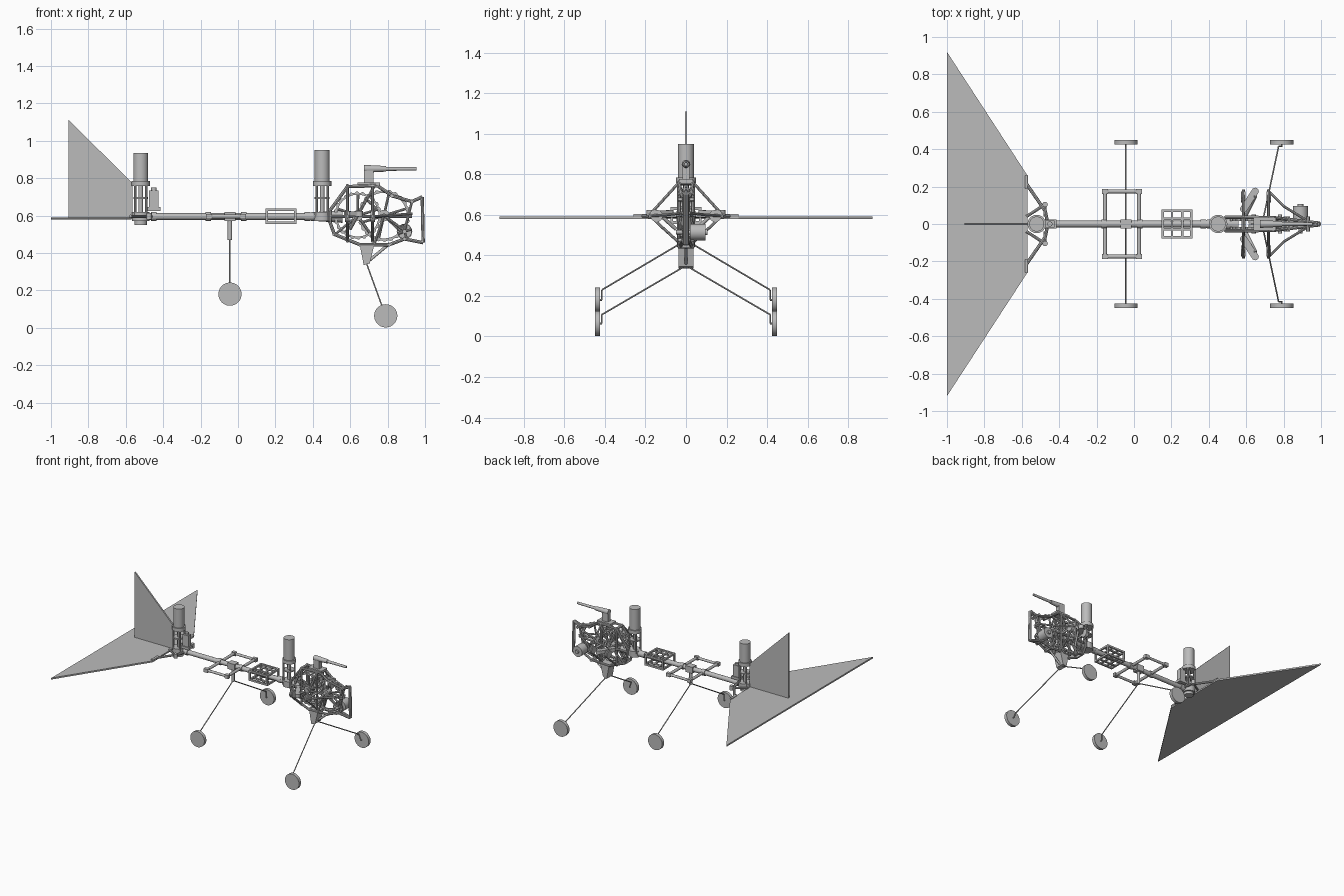
import bpy, bmesh
from math import cos, sin, pi
from mathutils import Vector, Matrix

if "Cube" in bpy.data.objects:
    bpy.data.objects.remove(bpy.data.objects["Cube"])

GREY = (0.5, 0.5, 0.5, 1)
grey = bpy.data.materials.new("plain grey")
grey.use_nodes = True
grey.diffuse_color = GREY
grey.node_tree.nodes["Principled BSDF"].inputs["Base Color"].default_value = GREY


def finish(name, bm):
    """Turn a bmesh into a named grey object."""
    bmesh.ops.recalc_face_normals(bm, faces=bm.faces)
    mesh = bpy.data.meshes.new(name)
    bm.to_mesh(mesh)
    bm.free()
    mesh.materials.append(grey)
    obj = bpy.data.objects.new(name, mesh)
    bpy.context.collection.objects.link(obj)
    bpy.ops.object.select_all(action='DESELECT')
    obj.select_set(True)
    bpy.context.view_layer.objects.active = obj
    bpy.ops.object.shade_smooth_by_angle()
    return obj


def add_rod(bm, a, b, r, r2=None, sides=8):
    a, b = Vector(a), Vector(b)
    turn = (b - a).to_track_quat('Z', 'Y').to_matrix().to_4x4()
    bmesh.ops.create_cone(bm, cap_ends=True, segments=sides, radius1=r,
                          radius2=r if r2 is None else r2, depth=(b - a).length,
                          matrix=Matrix.Translation((a + b) / 2) @ turn)


def rod(name, a, b, r, r2=None, sides=24):
    bm = bmesh.new()
    add_rod(bm, a, b, r, r2, sides)
    return finish(name, bm)


def pipe(name, points, r, closed=False):
    bm = bmesh.new()
    for a, b in zip(points, points[1:] + (points[:1] if closed else [])):
        add_rod(bm, a, b, r)
    return finish(name, bm)


def box(name, centre, size):
    bm = bmesh.new()
    bmesh.ops.create_cube(bm, size=1, matrix=Matrix.Translation(centre) @ Matrix.Diagonal((*size, 1)))
    return finish(name, bm)


def plate(name, points, depth):
    """Flat polygon thickened evenly along the depth vector."""
    bm = bmesh.new()
    d = Vector(depth)
    face = bm.faces.new([bm.verts.new(Vector(p) - d / 2) for p in points])
    out = bmesh.ops.extrude_face_region(bm, geom=[face])
    bmesh.ops.translate(bm, vec=d, verts=[v for v in out["geom"] if isinstance(v, bmesh.types.BMVert)])
    return finish(name, bm)


def gear(name, x, y, z, r, spokes, width=0.012):
    """Toothed rim, spokes and hub, turning about y."""
    bm = bmesh.new()
    n = 96
    rings = []
    for i in range(n):
        a = 2 * pi * i / n
        outer = r if i % 4 < 2 else r - 0.006
        rings.append([bm.verts.new((x + q * cos(a), y + s * width / 2, z + q * sin(a)))
                      for q, s in ((outer, -1), (outer, 1), (r * 0.87, 1), (r * 0.87, -1))])
    for i in range(n):
        p, q = rings[i], rings[(i + 1) % n]
        for k in range(4):
            bm.faces.new((p[k], p[(k + 1) % 4], q[(k + 1) % 4], q[k]))
    for i in range(spokes):
        a = 2 * pi * i / spokes + 0.3
        add_rod(bm, (x, y, z), (x + r * 0.9 * cos(a), y, z + r * 0.9 * sin(a)), 0.007)
    add_rod(bm, (x, y - 0.02, z), (x, y + 0.02, z), r * 0.22, sides=20)
    return finish(name, bm)


# Tail surfaces
H = 0.595
plate("tail_plane", [(-1, -0.92, 0.585), (-0.57, -0.26, 0.585), (-0.57, 0.26, 0.585), (-1, 0.92, 0.585)],
      (0, 0, 0.012))
plate("tail_fin", [(-0.905, 0, 0.585), (-0.565, 0, 0.585), (-0.565, 0, 0.775), (-0.905, 0, 1.11)],
      (0, 0.012, 0))

# Main boom with collars
rod("boom", (-0.56, 0, H), (0.5, 0, H), 0.018)
for x in (-0.45, -0.16, 0.03, 0.37):
    rod("boom_collar", (x - 0.015, 0, H), (x + 0.015, 0, H), 0.024)
rod("boom_socket", (0.38, 0, H), (0.56, 0, H), 0.022, 0.034)


# Upright canisters on post mounts
def canister(x, top):
    rod("canister", (x, 0, 0.77), (x, 0, top), 0.04, sides=32)
    rod("canister_flange", (x, 0, 0.757), (x, 0, 0.785), 0.049, sides=32)
    rod("canister_shaft", (x, 0, 0.58), (x, 0, 0.76), 0.012)
    rod("canister_middle_ring", (x, 0, 0.69), (x, 0, 0.7), 0.04, sides=32)
    rod("canister_base", (x, 0, 0.57), (x, 0, 0.618), 0.046, sides=32)
    for sx in (-1, 1):
        for sy in (-1, 1):
            rod("canister_post", (x + sx * 0.03, sy * 0.028, 0.6), (x + sx * 0.03, sy * 0.028, 0.76), 0.007, sides=10)


canister(-0.52, 0.935)
canister(0.45, 0.95)
rod("rear_lower_disc", (-0.52, 0, 0.55), (-0.52, 0, 0.575), 0.034)
box("rear_servo", (-0.45, 0, 0.685), (0.05, 0.036, 0.1))
box("rear_servo_bracket", (-0.45, 0, 0.635), (0.07, 0.05, 0.02))
rod("rear_servo_cap", (-0.45, 0, 0.73), (-0.45, 0, 0.75), 0.014)

# Tail linkage, mirrored left and right
for s in (-1, 1):
    pipe("tail_brace", [(-0.575, s * 0.215, H), (-0.475, s * 0.07, H), (-0.46, 0, H)], 0.009)
    pipe("tail_inner_brace", [(-0.575, s * 0.04, H), (-0.475, s * 0.105, H), (-0.475, s * 0.04, H)], 0.008)
    rod("tail_hinge_pin", (-0.575, s * 0.19, 0.597), (-0.575, s * 0.26, 0.597), 0.008)
    rod("tail_link_ball", (-0.475, s * 0.105, 0.58), (-0.475, s * 0.105, 0.615), 0.014)

# Middle cross frame
for x in (-0.155, 0.027):
    rod("cross_bar", (x, -0.185, H), (x, 0.185, H), 0.011)
    for s in (-1, 1):
        box("frame_corner", (x, s * 0.174, H), (0.034, 0.026, 0.028))
for s in (-1, 1):
    rod("frame_side_rail", (-0.165, s * 0.174, H), (0.037, s * 0.174, H), 0.01)
box("leg_clamp", (-0.043, 0, H), (0.06, 0.05, 0.05))
rod("rear_leg_post", (-0.043, 0, 0.47), (-0.043, 0, 0.58), 0.012)

# Open battery tray around the boom
for z in (0.562, 0.632):
    for s in (-1, 1):
        box("tray_rail", (0.23, s * 0.07, z), (0.165, 0.013, 0.014))
        box("tray_inner_rail", (0.23, s * 0.028, z), (0.16, 0.013, 0.01))
        box("tray_end", (0.23 + s * 0.076, 0, z), (0.013, 0.15, 0.014))
        box("tray_slat", (0.23 + s * 0.027, 0, z), (0.013, 0.14, 0.01))
for sx in (-1, 1):
    for sy in (-1, 1):
        box("tray_corner", (0.23 + sx * 0.076, sy * 0.07, 0.597), (0.013, 0.013, 0.08))

# Landing gear: thin wire legs and disc wheels
for s in (-1, 1):
    pipe("rear_leg", [(-0.043, 0, 0.475), (-0.043, s * 0.415, 0.23), (-0.043, s * 0.415, 0.18),
                      (-0.043, s * 0.435, 0.18)], 0.004)
    rod("rear_wheel", (-0.043, s * 0.425, 0.18), (-0.043, s * 0.45, 0.18), 0.062, sides=40)
    pipe("front_leg", [(0.685, 0, 0.35), (0.773, s * 0.415, 0.108), (0.79, s * 0.415, 0.064),
                       (0.79, s * 0.435, 0.064)], 0.004)
    rod("front_wheel", (0.79, s * 0.425, 0.064), (0.79, s * 0.45, 0.064), 0.062, sides=40)
plate("front_leg_mount", [(0.65, 0, 0.45), (0.672, 0, 0.335), (0.705, 0, 0.345), (0.73, 0, 0.45)], (0, 0.075, 0))
rod("front_leg_strut", (0.69, 0, 0.35), (0.81, 0, 0.45), 0.008)


# Gearbox side frames, closing together at the nose
def side(points, s):
    return [(x, s * 0.036 * min(1, (1 - x) / 0.3 + 0.1), z) for x, z in points]


outline = [(0.49, 0.625), (0.585, 0.755), (0.745, 0.76), (0.825, 0.705), (0.93, 0.675), (0.985, 0.70),
           (0.99, 0.455), (0.89, 0.475), (0.81, 0.445), (0.65, 0.445), (0.515, 0.50), (0.49, 0.57)]
for s in (-1, 1):
    pipe("gearbox_frame", side(outline, s), 0.009, True)
    pipe("gearbox_mid_rail", side([(0.49, H), (0.7, H), (0.93, H)], s), 0.008)
    pipe("gearbox_brace", side([(0.52, 0.5), (0.64, 0.6), (0.73, 0.76)], s), 0.007)
    pipe("gearbox_front_brace", side([(0.73, 0.45), (0.78, 0.6), (0.89, 0.52), (0.93, 0.675)], s), 0.007)
    for x in (0.585, 0.72):
        pipe("gearbox_upright", side([(x, 0.76), (x, 0.46)], s), 0.008)
for x, z in outline[1:5] + outline[7:11]:
    rod("frame_spacer", (x, -0.04, z), (x, 0.04, z), 0.01, sides=12)

# Gear train and drive motor
gear("large_gear", 0.78, 0, 0.6, 0.14, 6)
for s in (-1, 1):
    gear("crank_gear", 0.64, s * 0.022, 0.6, 0.128, 5)
gear("pinion_gear", 0.89, -0.012, 0.515, 0.042, 4)
for x, z in ((0.64, 0.6), (0.78, 0.6), (0.89, 0.515)):
    rod("gear_axle", (x, -0.05, z), (x, 0.05, z), 0.011)
rod("drive_motor", (0.89, 0.02, 0.515), (0.89, 0.095, 0.515), 0.041, sides=32)
rod("motor_end_cap", (0.89, 0.094, 0.515), (0.89, 0.106, 0.515), 0.015)

# Wing shoulders, struts and drive links
for s in (-1, 1):
    for x in (0.585, 0.72):
        pipe("shoulder_strut", [(x, s * 0.03, 0.765), (x, s * 0.18, 0.6), (x, s * 0.13, 0.55), (x, s * 0.03, 0.46)], 0.007)
        rod("shoulder_bar", (x, 0, H), (x, s * 0.185, H), 0.008)
        rod("shoulder_bearing", (x - 0.012, s * 0.145, H), (x + 0.012, s * 0.145, H), 0.03)
    pipe("nose_strut", [(0.72, s * 0.175, H), (0.8, s * 0.095, 0.6), (0.93, s * 0.015, 0.61)], 0.007)
    box_link = plate("drive_link", [(0.632, s * 0.185, 0.61), (0.664, s * 0.165, 0.61), (0.602, s * 0.07, 0.61),
                                    (0.57, s * 0.09, 0.61)], (0, 0, 0.025))
    for x, y in ((0.648, 0.175), (0.586, 0.08)):
        rod("link_end", (x, s * y, 0.595), (x, s * y, 0.625), 0.019)
    rod("connecting_rod", (0.6, s * 0.05, 0.53), (0.65, s * 0.15, 0.62), 0.009)

# Top mount with forward-pointing tapered arm
box("top_plate", (0.7, 0, 0.768), (0.12, 0.07, 0.018))
box("top_column", (0.7, 0, 0.805), (0.05, 0.035, 0.07))
rod("top_arm_root", (0.675, 0, 0.85), (0.79, 0, 0.85), 0.021, 0.015)
rod("top_arm_tip", (0.79, 0, 0.85), (0.955, 0, 0.85), 0.011, 0.009)
